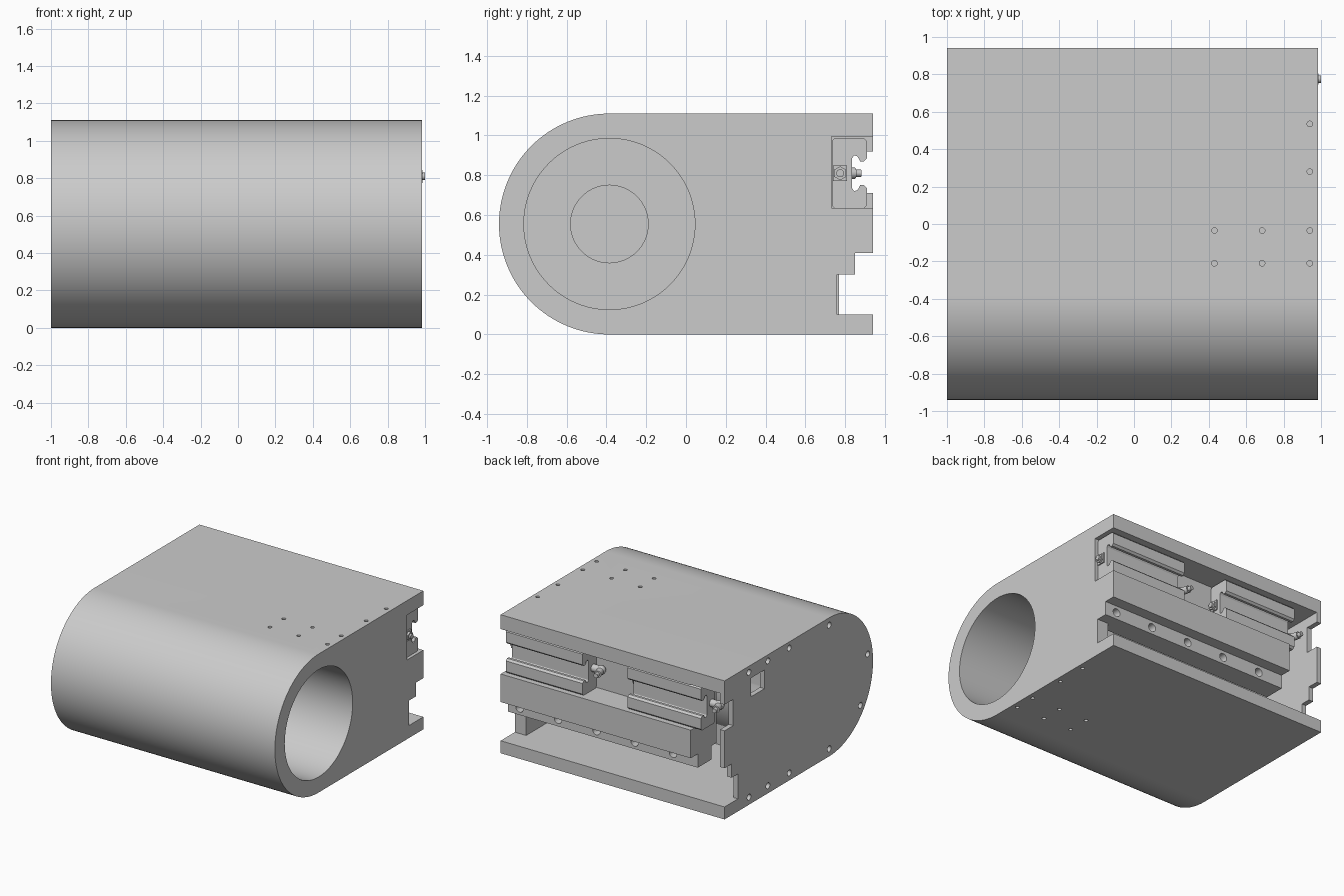
import bpy, bmesh, math
from mathutils import Vector, Matrix

if "Cube" in bpy.data.objects:
    bpy.data.objects.remove(bpy.data.objects["Cube"])

CY, CZ, R = -0.385, 0.555, 0.555      # bore axis and outer radius


def finish(bm, name):
    bmesh.ops.recalc_face_normals(bm, faces=bm.faces[:])
    me = bpy.data.meshes.new(name)
    bm.to_mesh(me)
    bm.free()
    ob = bpy.data.objects.new(name, me)
    bpy.context.collection.objects.link(ob)
    return ob


def smooth(ob):
    bpy.ops.object.select_all(action='DESELECT')
    ob.select_set(True)
    bpy.context.view_layer.objects.active = ob
    bpy.ops.object.shade_smooth_by_angle(angle=math.radians(30))


def arc(a0, a1, n, r=R):
    """Points (y, z) on a circle round the bore axis, angles in degrees."""
    angles = [math.radians(a0 + (a1 - a0) * i / n) for i in range(n + 1)]
    return [(CY + r * math.cos(a), CZ + r * math.sin(a)) for a in angles]


def extrude(name, profile, x0, x1):
    """Extrude a (y, z) outline along x."""
    bm = bmesh.new()
    face = bm.faces.new([bm.verts.new((x0, y, z)) for y, z in profile])
    ret = bmesh.ops.extrude_face_region(bm, geom=[face])
    verts = [v for v in ret['geom'] if isinstance(v, bmesh.types.BMVert)]
    bmesh.ops.translate(bm, vec=(x1 - x0, 0, 0), verts=verts)
    return finish(bm, name)


def add_rod(bm, p, q, r, n=16):
    p, q = Vector(p), Vector(q)
    d = q - p
    m = Matrix.Translation((p + q) / 2) @ d.to_track_quat('Z', 'Y').to_matrix().to_4x4()
    bmesh.ops.create_cone(bm, cap_ends=True, segments=n, radius1=r, radius2=r,
                          depth=d.length, matrix=m)


def cut(ob, bm):
    """Subtract the cutter mesh from ob and apply it."""
    cutter = finish(bm, "cutter")
    cutter.hide_render = True
    mod = ob.modifiers.new("cut", 'BOOLEAN')
    mod.object, mod.operation, mod.solver = cutter, 'DIFFERENCE', 'EXACT'
    bpy.ops.object.select_all(action='DESELECT')
    bpy.context.view_layer.objects.active = ob
    ob.select_set(True)
    bpy.ops.object.modifier_apply(modifier="cut")
    bpy.data.objects.remove(cutter)


outer = [(0.94, 1.11)] + arc(90, 270, 64) + [(0.94, 0.0)]
cavity_wall = [(0.085, 0.10), (0.085, 0.26)] + arc(-29, 15, 14) + [(0.15, 0.71)]

# Main housing: round back, top and bottom plates, stepped bearing beam
housing = extrude("housing", outer + [(0.94, 0.10)] + cavity_wall + [
    (0.15, 1.01), (0.615, 1.01), (0.615, 0.41), (0.68, 0.41), (0.68, 0.30),
    (0.85, 0.30), (0.85, 0.41), (0.94, 0.41), (0.94, 0.635), (0.73, 0.635),
    (0.73, 0.995), (0.94, 0.995)], -0.70, 0.985)
bm = bmesh.new()
add_rod(bm, (-0.8, CY, CZ), (1.1, CY, CZ), 0.43, 96)
cut(housing, bm)

# Screw holes in the top and bottom plates, and along the beam step
bm = bmesh.new()
spots = [(0.94, 0.535), (0.94, 0.28)]
spots += [(x, y) for x in (0.94, 0.685, 0.43) for y in (-0.035, -0.21)]
for x, y in spots:
    for z in (0.0, 1.11):
        add_rod(bm, (x, y, z - 0.05), (x, y, z + 0.05), 0.015)
for i in range(5):
    x = 0.88 - 0.34 * i
    add_rod(bm, (x, 0.78, 0.355), (x, 0.9, 0.355), 0.033)
cut(housing, bm)
smooth(housing)

# Cover plate closing the cavity at the bore end
cover = extrude("cavity_cover", cavity_wall + [
    (0.15, 1.01), (0.615, 1.01), (0.615, 0.41), (0.68, 0.41), (0.68, 0.30),
    (0.76, 0.30), (0.76, 0.10)], 0.885, 0.985)
smooth(cover)

# End block behind the bore, with a blind centre hole
block = extrude("end_block", outer + [(0.94, 0.10)] + cavity_wall + [
    (0.15, 1.0), (0.94, 1.0)], -0.96, -0.70)
bm = bmesh.new()
add_rod(bm, (-0.88, CY, CZ), (-0.6, CY, CZ), 0.195, 64)
cut(block, bm)
smooth(block)

# End plate with rail slot, stepped notch, screw holes and a square window
plate = extrude("end_plate", outer + [
    (0.94, 0.10), (0.77, 0.10), (0.77, 0.30), (0.85, 0.30), (0.85, 0.41),
    (0.94, 0.41), (0.94, 0.71), (0.83, 0.71), (0.83, 0.92), (0.94, 0.92)],
    -1.0, -0.96)
bm = bmesh.new()
holes = [(y, z) for y in (0.12, 0.39, 0.63) for z in (0.06, 1.06)]
holes += [arc(a, a, 1, 0.495)[0] for a in (90, 171, 217, 270)]
for y, z in holes:
    add_rod(bm, (-1.1, y, z), (-0.965, y, z), 0.024)
bmesh.ops.create_cube(bm, size=1, matrix=Matrix.Translation((-1.0, 0.52, 0.93))
                      @ Matrix.Diagonal((0.2, 0.17, 0.15, 1)))
cut(plate, bm)
smooth(plate)

# Bearing carriages: half outline mirrored about the rail centre
half = [(0.735, 0.165), (0.745, 0.175), (0.895, 0.175), (0.91, 0.16),
        (0.91, 0.075), (0.895, 0.06), (0.875, 0.06), (0.862, 0.085),
        (0.845, 0.09), (0.835, 0.075)]
RZ = 0.81
outline = [(y, RZ + d) for y, d in half] + [(y, RZ - d) for y, d in reversed(half)]
for tag, x0, x1 in (("front", 0.28, 0.96), ("rear", -0.77, -0.12)):
    extrude(tag + "_carriage", outline, x0, x1)
    # Square pad and short grease nipple on the +x end, elbow on the -x end
    bm = bmesh.new()
    bmesh.ops.create_cube(bm, size=1, matrix=Matrix.Translation((x1 + 0.005, 0.775, RZ))
                          @ Matrix.Diagonal((0.01, 0.07, 0.08, 1)))
    add_rod(bm, (x1, 0.775, RZ), (x1 + 0.027, 0.775, RZ), 0.035, 6)
    add_rod(bm, (x1, 0.775, RZ), (x1 + 0.04, 0.775, RZ), 0.02)
    add_rod(bm, (x0, 0.775, RZ), (x0 - 0.07, 0.775, RZ), 0.03)
    bmesh.ops.create_uvsphere(bm, u_segments=16, v_segments=10, radius=0.036,
                              matrix=Matrix.Translation((x0 - 0.07, 0.775, RZ)))
    add_rod(bm, (x0 - 0.07, 0.775, RZ), (x0 - 0.09, 0.85, RZ), 0.028)
    add_rod(bm, (x0 - 0.09, 0.85, RZ), (x0 - 0.095, 0.88, RZ), 0.018)
    smooth(finish(bm, tag + "_grease_nipples"))
